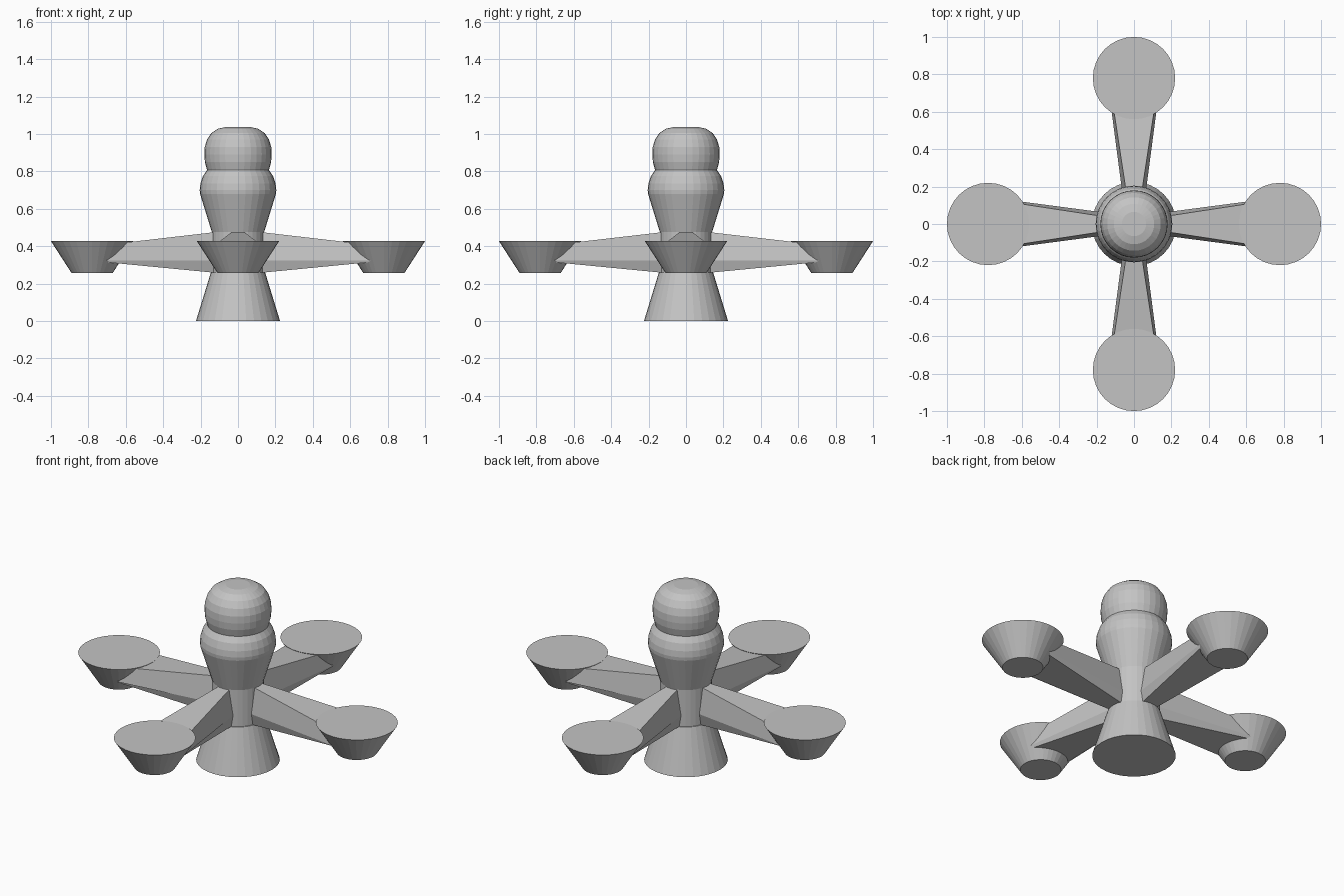
import bpy, bmesh
from math import pi, cos, sin
from mathutils import Matrix

cube = bpy.data.objects.get("Cube")
if cube:
    bpy.data.objects.remove(cube)

mat = bpy.data.materials.new("plain_grey")
mat.use_nodes = True
grey = (0.55, 0.55, 0.55, 1)
mat.diffuse_color = grey
mat.node_tree.nodes["Principled BSDF"].inputs["Base Color"].default_value = grey


def loft(name, rings, matrix=Matrix()):
    """Skin a list of equal-length point rings and cap both ends."""
    bm = bmesh.new()
    loops = [[bm.verts.new(p) for p in ring] for ring in rings]
    n = len(loops[0])
    for a, b in zip(loops, loops[1:]):
        for i in range(n):
            j = (i + 1) % n
            bm.faces.new((a[i], a[j], b[j], b[i]))
    bm.faces.new(loops[0][::-1])
    bm.faces.new(loops[-1])
    bmesh.ops.recalc_face_normals(bm, faces=bm.faces)
    bm.transform(matrix)
    mesh = bpy.data.meshes.new(name)
    bm.to_mesh(mesh)
    bm.free()
    mesh.materials.append(mat)
    obj = bpy.data.objects.new(name, mesh)
    bpy.context.collection.objects.link(obj)
    return obj


def lathe(name, profile, matrix=Matrix(), sides=32):
    """Turn a (radius, height) profile around z."""
    rings = [[(r * cos(2 * pi * i / sides), r * sin(2 * pi * i / sides), z)
              for i in range(sides)] for r, z in profile]
    return loft(name, rings, matrix)


def arm_section(x, top, mid, bottom):
    """Six-sided section from (half width, height) pairs."""
    levels = (top, mid, bottom)
    return [(x, w, z) for w, z in levels] + [(x, -w, z) for w, z in levels[::-1]]


# Central post: flared foot, column, swelling torso and domed head
lathe("base", [(0.225, 0), (0.145, 0.26)])
lathe("column", [(0.14, 0.25), (0.14, 0.48)])
lathe("torso", [(0.138, 0.47), (0.203, 0.68), (0.205, 0.70), (0.201, 0.735),
                (0.188, 0.775), (0.165, 0.808)])
lathe("head", [(0.165, 0.805), (0.177, 0.85), (0.18, 0.89), (0.178, 0.93),
               (0.166, 0.97), (0.143, 1.005), (0.108, 1.028), (0.065, 1.038)])

# Four flattening arms, each carrying a tapered cup
for k, side in enumerate(("left", "back", "right", "front")):
    turn = Matrix.Rotation(k * pi / 2, 4, "Z")
    loft(side + "_arm", [
        arm_section(0.11, (0.032, 0.477), (0.055, 0.325), (0.045, 0.257)),
        arm_section(0.74, (0.128, 0.404), (0.138, 0.325), (0.125, 0.318))], turn)
    lathe(side + "_cup", [(0.11, 0.257), (0.22, 0.427)],
          turn @ Matrix.Translation((0.78, 0, 0)))
